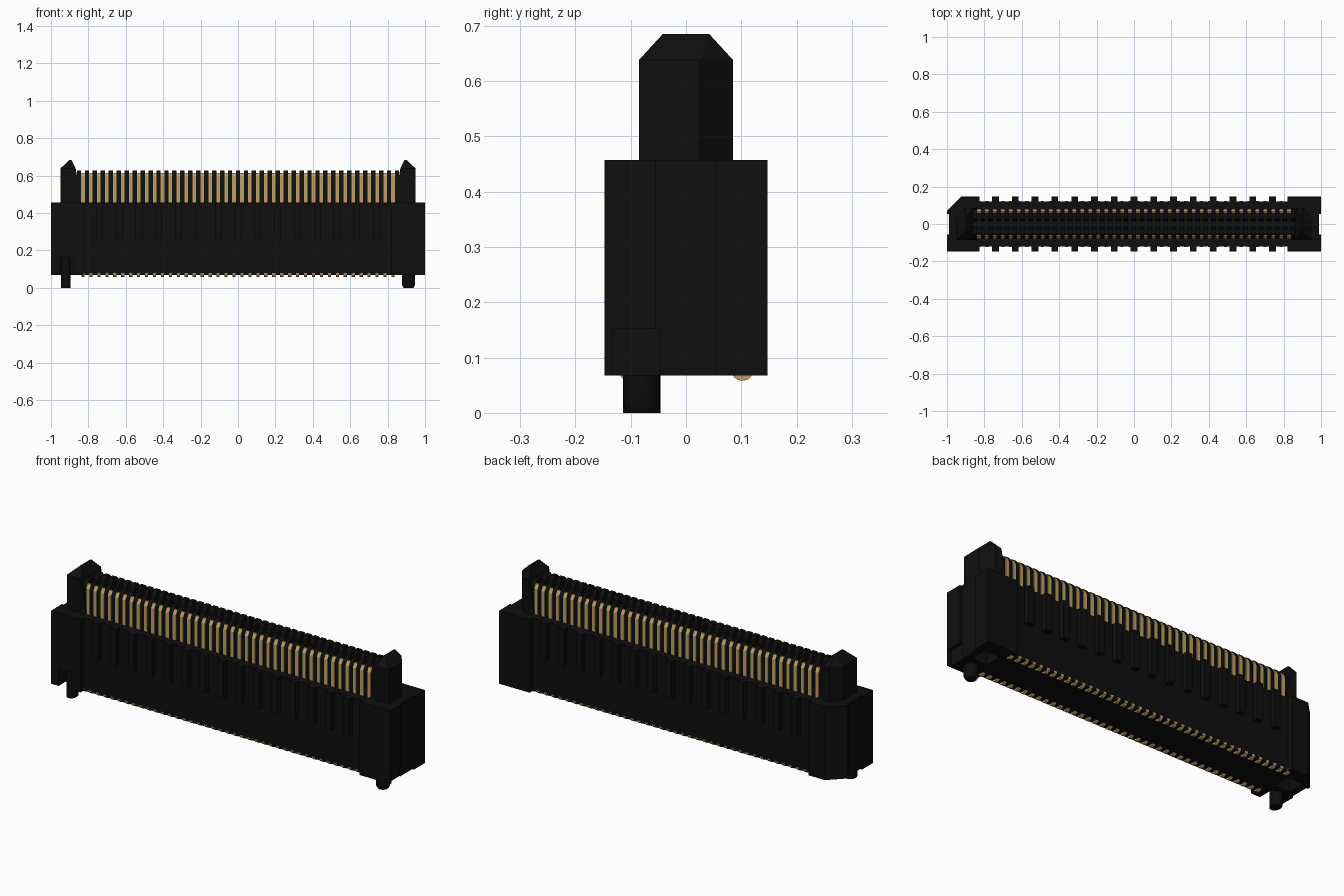
import bpy, bmesh, math
from mathutils import Vector

if "Cube" in bpy.data.objects:
    bpy.data.objects.remove(bpy.data.objects["Cube"])


def material(name, rgb):
    m = bpy.data.materials.new(name)
    m.diffuse_color = (*rgb, 1)
    m.use_nodes = True
    m.node_tree.nodes["Principled BSDF"].inputs["Base Color"].default_value = m.diffuse_color
    return m


BLACK = material("black_plastic", (0.0045, 0.0045, 0.0045))
GOLD = material("gold_plating", (0.52, 0.345, 0.125))


def finish(bm, name, mat):
    bmesh.ops.recalc_face_normals(bm, faces=bm.faces)
    me = bpy.data.meshes.new(name)
    bm.to_mesh(me)
    bm.free()
    me.materials.append(mat)
    ob = bpy.data.objects.new(name, me)
    bpy.context.collection.objects.link(ob)
    return ob


def prism(bm, points, vec):
    """Extrude a closed polygon along a vector."""
    vec = Vector(vec)
    a = [bm.verts.new(p) for p in points]
    b = [bm.verts.new(Vector(p) + vec) for p in points]
    n = len(a)
    bm.faces.new(a)
    bm.faces.new(b[::-1])
    for i in range(n):
        bm.faces.new((a[i], a[(i + 1) % n], b[(i + 1) % n], b[i]))


def box(bm, x0, x1, y0, y1, z0, z1):
    prism(bm, [(x0, y0, z0), (x1, y0, z0), (x1, y1, z0), (x0, y1, z0)], (0, 0, z1 - z0))


def side_prisms(bm, profile, xs, width):
    """Repeat a (y, z) profile at each x, on the front and back sides."""
    for x in xs:
        for s in (-1, 1):
            prism(bm, [(x - width / 2, s * y, z) for y, z in profile], (width, 0, 0))


def cut(ob, *bounds):
    bm = bmesh.new()
    for b in bounds:
        box(bm, *b)
    c = finish(bm, ob.name + "_cutter", BLACK)
    c.hide_render = True
    c.hide_viewport = True
    mod = ob.modifiers.new("pockets", "BOOLEAN")
    mod.operation = "DIFFERENCE"
    mod.solver = "EXACT"
    mod.object = c


BOT, TOP = 0.068, 0.457
PITCH = 0.0425
contact_x = [(i - 19.5) * PITCH for i in range(40)]

# housing centre and its raised side ribs
bm = bmesh.new()
box(bm, -0.83, 0.83, -0.12, 0.12, BOT, TOP)
finish(bm, "housing_centre", BLACK)
bm = bmesh.new()
side_prisms(bm, [(0.11, 0.26), (0.147, 0.26), (0.147, TOP), (0.11, TOP)],
            [i * 0.1058 for i in range(-7, 8)], 0.036)
finish(bm, "side_ribs", BLACK)

# end blocks: shallow groove on the outside, one chamfered corner on the left
right = [(0.82, -0.147), (1, -0.147), (1, -0.055), (0.99, -0.055),
         (0.99, 0.053), (1, 0.053), (1, 0.147), (0.82, 0.147)]
left = [(-0.825, -0.147), (-0.825, 0.147), (-0.923, 0.147), (-1, 0.07),
        (-1, 0.053), (-0.99, 0.053), (-0.99, -0.055), (-1, -0.055), (-1, -0.147)]
for name, pts, s in (("right_end_block", right, 1), ("left_end_block", left, -1)):
    bm = bmesh.new()
    prism(bm, [(x, y, BOT) for x, y in pts], (0, 0, TOP - BOT))
    ob = finish(bm, name, BLACK)
    xa, xb = sorted((s * 0.865, s * 0.955))
    pocket = (xa, xb, -0.02, 0.07, 0.0, 0.16)
    if s > 0:
        cut(ob, pocket, (0.985, 1.05, -0.133, -0.047, 0.0, 0.152))
    else:
        cut(ob, pocket, (-0.955, -0.88, -0.2, -0.06, 0.0, 0.16))

# guide posts with tapered tops and a clipped back corner
for name, s in (("right_guide_post", 1), ("left_guide_post", -1)):
    bm = bmesh.new()
    pts = []
    for z, inner in ((0.44, 0.835), (0.638, 0.868)):
        pts += [(0.95, -0.085, z), (0.95, 0.025, z), (0.905, 0.085, z),
                (inner, 0.085, z), (inner, -0.085, z)]
    pts += [(x, y, 0.685) for x in (0.891, 0.9) for y in (-0.042, 0.042)]
    for x, y, z in pts:
        bm.verts.new((s * x, y, z))
    bmesh.ops.convex_hull(bm, input=bm.verts)
    bmesh.ops.dissolve_limit(bm, angle_limit=0.01, verts=bm.verts, edges=bm.edges)
    finish(bm, name, BLACK)

# tongue core and the dividers between contacts
bm = bmesh.new()
box(bm, -0.86, 0.86, -0.068, 0.068, 0.44, 0.595)
finish(bm, "tongue_core", BLACK)
bm = bmesh.new()
side_prisms(bm, [(0.014, 0.58), (0.02, 0.615), (0.03, 0.628), (0.055, 0.628),
                 (0.072, 0.608), (0.077, 0.59), (0.077, 0.44), (0.014, 0.44)],
            [(i - 20) * PITCH for i in range(41)], 0.0235)
finish(bm, "contact_dividers", BLACK)

# gold contact blades along both faces of the tongue
bm = bmesh.new()
side_prisms(bm, [(0.062, 0.44), (0.081, 0.44), (0.081, 0.592), (0.068, 0.614), (0.058, 0.614)],
            contact_x, 0.019)
finish(bm, "contact_blades", GOLD)

# curved solder feet under the housing
angles = [math.radians(180 + i * 22.5) for i in range(9)]
foot = [(0.102 + 0.021 * math.cos(a), 0.079 + 0.021 * math.sin(a)) for a in angles]
foot += [(0.102 + 0.012 * math.cos(a), 0.079 + 0.012 * math.sin(a)) for a in reversed(angles)]
bm = bmesh.new()
side_prisms(bm, foot, contact_x, 0.017)
finish(bm, "solder_feet", GOLD)

# locating pegs: round on the right, narrow on the left
for name, x, sx, top in (("right_peg", 0.912, 1.0, 0.1), ("left_peg", -0.92, 0.75, 0.17)):
    bm = bmesh.new()
    rings = [(0.026, 0.0), (0.034, 0.014), (0.034, top)] if sx == 1 else [(0.034, 0.0), (0.034, top)]
    loops = []
    for r, z in rings:
        loops.append([bm.verts.new((x + sx * r * math.cos(math.tau * i / 24),
                                    -0.08 + r * math.sin(math.tau * i / 24), z)) for i in range(24)])
    for a, b in zip(loops, loops[1:]):
        for i in range(24):
            bm.faces.new((a[i], a[(i + 1) % 24], b[(i + 1) % 24], b[i]))
    bm.faces.new(loops[0])
    bm.faces.new(loops[-1])
    ob = finish(bm, name, BLACK)
    bpy.ops.object.select_all(action="DESELECT")
    ob.select_set(True)
    bpy.context.view_layer.objects.active = ob
    bpy.ops.object.shade_smooth_by_angle(angle=math.radians(30))
